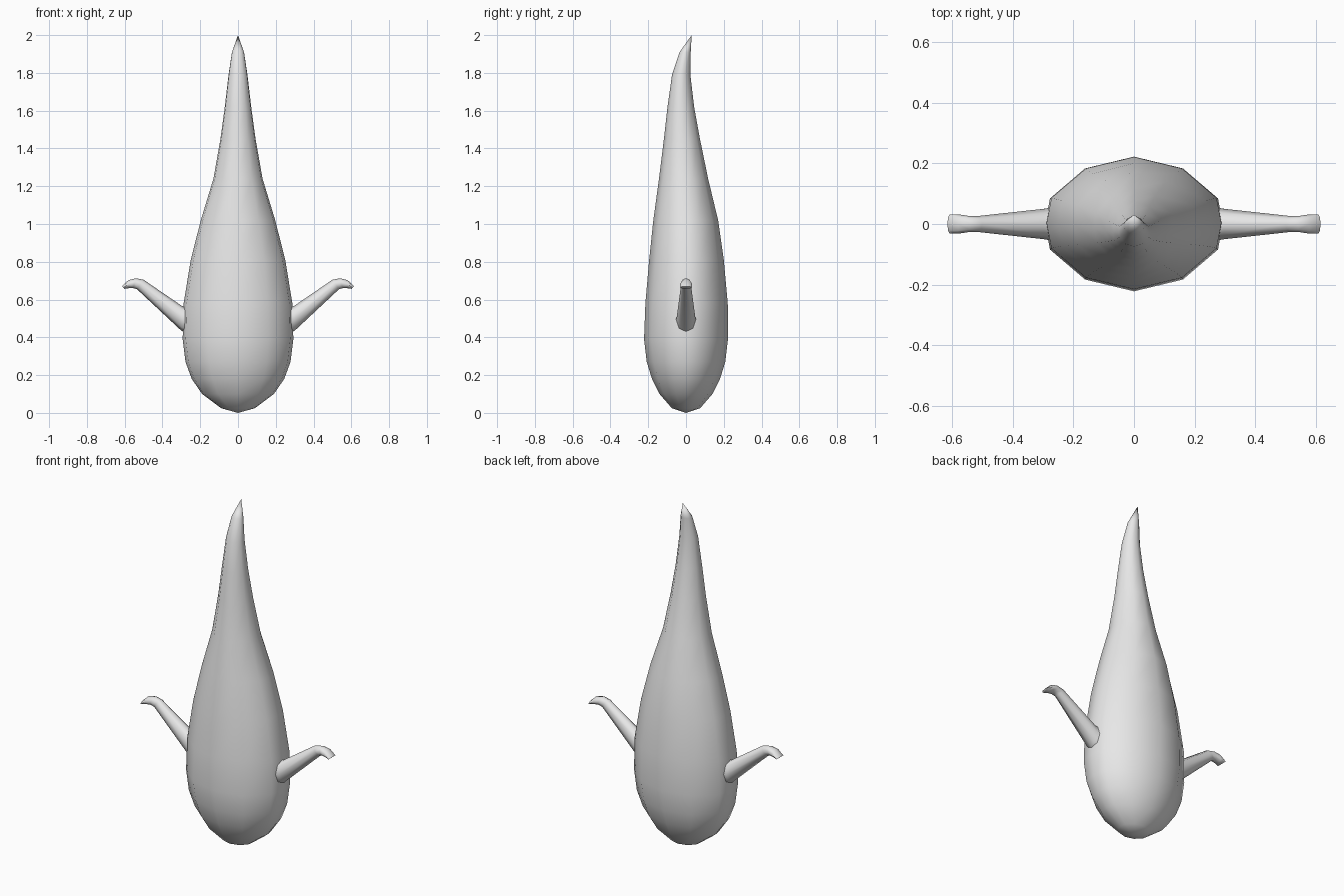
import bpy, bmesh, math

if "Cube" in bpy.data.objects:
    bpy.data.objects.remove(bpy.data.objects["Cube"])

grey = bpy.data.materials.new("plain grey")
grey.diffuse_color = (0.8, 0.8, 0.8, 1)
grey.use_nodes = True
grey.node_tree.nodes["Principled BSDF"].inputs["Base Color"].default_value = grey.diffuse_color


def loft(name, rings, start=None, end=None, angle=60):
    """Skin a list of point rings; close each end with a point or a flat face."""
    bm = bmesh.new()
    loops = [[bm.verts.new(p) for p in ring] for ring in rings]
    n = len(loops[0])
    for a, b in zip(loops, loops[1:]):
        for i in range(n):
            j = (i + 1) % n
            bm.faces.new((a[i], a[j], b[j], b[i]))
    for loop, tip in ((loops[0], start), (loops[-1], end)):
        if tip:
            v = bm.verts.new(tip)
            for i in range(n):
                bm.faces.new((loop[i], loop[(i + 1) % n], v))
        else:
            bm.faces.new(loop)
    bmesh.ops.recalc_face_normals(bm, faces=bm.faces)
    mesh = bpy.data.meshes.new(name)
    bm.to_mesh(mesh)
    bm.free()
    mesh.materials.append(grey)
    obj = bpy.data.objects.new(name, mesh)
    bpy.context.collection.objects.link(obj)
    bpy.ops.object.select_all(action='DESELECT')
    obj.select_set(True)
    bpy.context.view_layer.objects.active = obj
    bpy.ops.object.shade_smooth_by_angle(angle=math.radians(angle))
    return obj


# Body: height, half width, front y, back y
profile = [
    (0.025, 0.09, -0.075, 0.075), (0.10, 0.19, -0.14, 0.14),
    (0.18, 0.245, -0.18, 0.18), (0.27, 0.278, -0.208, 0.208),
    (0.39, 0.293, -0.222, 0.222), (0.58, 0.288, -0.215, 0.221),
    (0.81, 0.25, -0.195, 0.20), (1.02, 0.197, -0.173, 0.17),
    (1.24, 0.13, -0.143, 0.117), (1.45, 0.093, -0.117, 0.074),
    (1.62, 0.07, -0.098, 0.043), (1.79, 0.05, -0.074, 0.023),
    (1.91, 0.032, -0.034, 0.025),
]
# Twelve-sided cross-section, slightly fuller than an ellipse
quarter = [(1, 0), (0.945, 0.38), (0.55, 0.825), (0, 1)]
half = quarter + [(-x, y) for x, y in quarter[-2::-1]]
section = half + [(x, -y) for x, y in half[-2:0:-1]]
rings = []
for z, w, front, back in profile:
    mid, depth = (front + back) / 2, (back - front) / 2
    rings.append([(w * x, mid + depth * y, z) for x, y in section])
loft("body", rings, start=(0, 0, 0), end=(0, 0.03, 2.0))

# Arms: upper edge (x, z), lower edge (x, z), half thickness in y
arm_profile = [
    (0.25, 0.56, 0.25, 0.41, 0.058), (0.295, 0.565, 0.30, 0.435, 0.05),
    (0.50, 0.705, 0.535, 0.655, 0.026), (0.54, 0.713, 0.555, 0.66, 0.027),
    (0.58, 0.703, 0.58, 0.66, 0.032), (0.615, 0.67, 0.60, 0.657, 0.032),
]
for name, side in (("right_arm", 1), ("left_arm", -1)):
    rings = []
    for tx, tz, bx, bz, r in arm_profile:
        ring = []
        for i in range(8):
            a = math.tau * i / 8
            t = (1 + math.cos(a)) / 2
            ring.append((side * (bx + (tx - bx) * t),
                         r * math.sin(a), bz + (tz - bz) * t))
        rings.append(ring)
    loft(name, rings)
